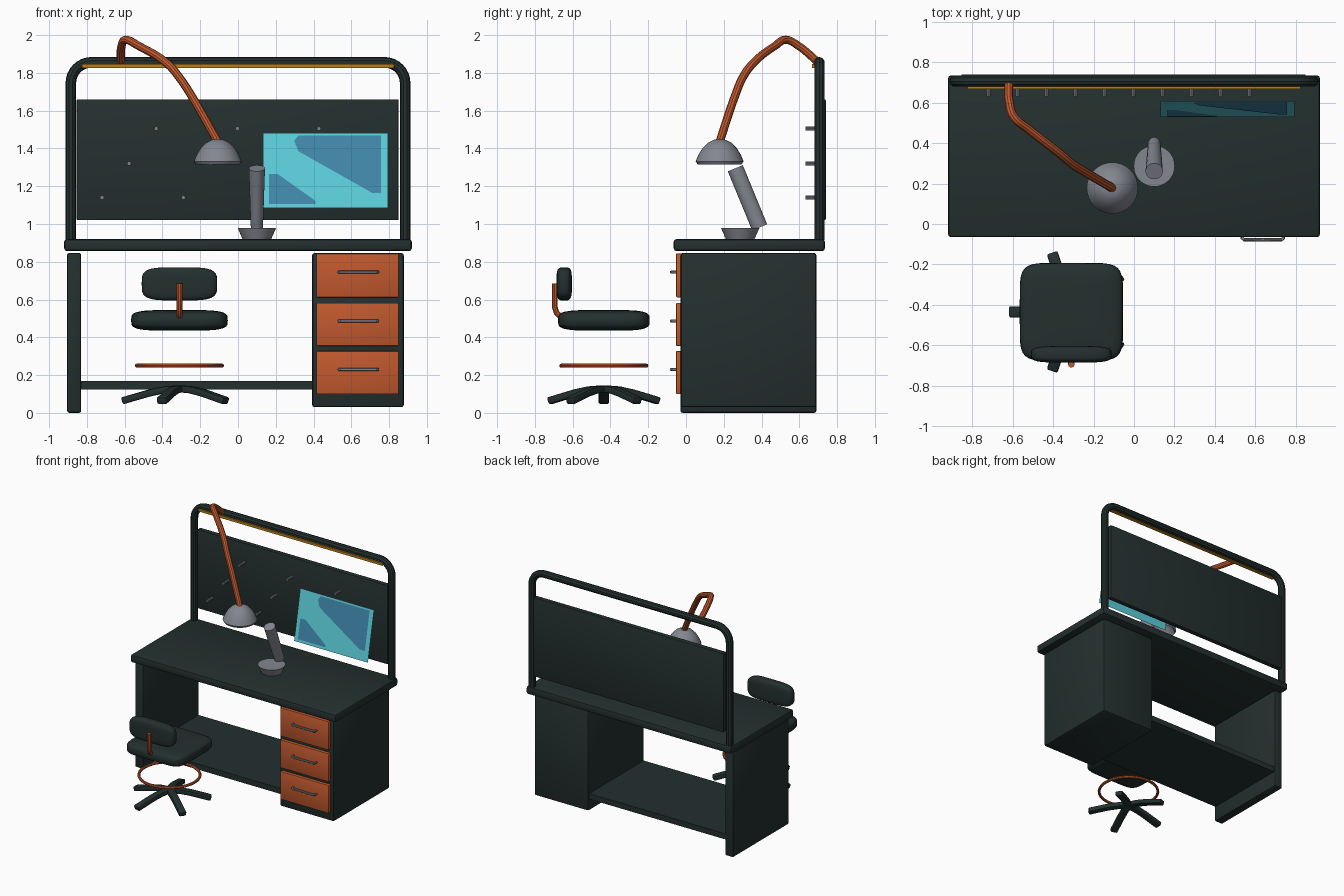
import bpy, bmesh, math
from mathutils import Vector

if "Cube" in bpy.data.objects:
    bpy.data.objects.remove(bpy.data.objects["Cube"])


def material(name, rgb):
    m = bpy.data.materials.new(name)
    m.diffuse_color = (*rgb, 1)
    m.use_nodes = True
    m.node_tree.nodes["Principled BSDF"].inputs["Base Color"].default_value = m.diffuse_color
    return m


DARK = material("dark green black", (0.017, 0.029, 0.028))
ORANGE = material("burnt orange", (0.54, 0.10, 0.027))
GREY = material("metal grey", (0.23, 0.24, 0.28))
AMBER = material("amber", (0.48, 0.21, 0.01))
CYAN = material("cyan", (0.105, 0.62, 0.70))
BLUE = material("screen blue", (0.052, 0.245, 0.41))


def from_bmesh(name, bm, mat, fix=True):
    if fix:
        bmesh.ops.recalc_face_normals(bm, faces=bm.faces)
    me = bpy.data.meshes.new(name)
    bm.to_mesh(me)
    bm.free()
    me.materials.append(mat)
    ob = bpy.data.objects.new(name, me)
    bpy.context.collection.objects.link(ob)
    return ob


def bevel(ob, width, segments=2):
    b = ob.modifiers.new("bevel", 'BEVEL')
    b.width, b.segments = width, segments
    return ob


def box(name, mat, x, y, z, bev=0.0):
    """Box from (min, max) ranges."""
    bm = bmesh.new()
    bmesh.ops.create_cube(bm, size=1)
    for v in bm.verts:
        v.co = [(r[0] + r[1]) / 2 + c * (r[1] - r[0]) for r, c in zip((x, y, z), v.co)]
    ob = from_bmesh(name, bm, mat)
    return bevel(ob, bev) if bev else ob


def tube(name, mat, points, radius, smooth=False):
    cu = bpy.data.curves.new(name, 'CURVE')
    cu.dimensions = '3D'
    cu.bevel_depth, cu.bevel_resolution = radius, 3
    cu.use_fill_caps = True
    cu.resolution_u = 6
    sp = cu.splines.new('BEZIER' if smooth else 'POLY')
    pts = sp.bezier_points if smooth else sp.points
    pts.add(len(points) - 1)
    for p, co in zip(pts, points):
        if smooth:
            p.co = co
            p.handle_left_type = p.handle_right_type = 'AUTO'
        else:
            p.co = (*co, 1)
    cu.materials.append(mat)
    ob = bpy.data.objects.new(name, cu)
    bpy.context.collection.objects.link(ob)
    return ob


def revolve(name, mat, profile, centre, steps=32):
    bm = bmesh.new()
    vs = [bm.verts.new((r, 0, z)) for r, z in profile]
    es = [bm.edges.new(p) for p in zip(vs, vs[1:])]
    bmesh.ops.spin(bm, geom=vs + es, cent=(0, 0, 0), axis=(0, 0, 1),
                   angle=2 * math.pi, steps=steps, use_duplicate=False)
    bmesh.ops.remove_doubles(bm, verts=bm.verts, dist=1e-5)
    ob = from_bmesh(name, bm, mat)
    ob.location = (*centre, 0)
    return ob


def cushion(name, mat, centre, size, axis, e_plan, e_side):
    """Superellipsoid pad; axis is the thin direction (1 = y, 2 = z)."""
    bm = bmesh.new()
    bmesh.ops.create_uvsphere(bm, u_segments=32, v_segments=16, radius=1)
    pw = lambda c, e: math.copysign(abs(c) ** e, c) if abs(c) > 1e-6 else 0.0
    for v in bm.verts:
        ring = math.hypot(v.co.x, v.co.y)
        a = math.atan2(v.co.y, v.co.x)
        rr = pw(ring, e_side)
        p = (rr * pw(math.cos(a), e_plan), rr * pw(math.sin(a), e_plan), pw(v.co.z, e_side))
        if axis == 1:
            p = (p[0], -p[2], p[1])
        v.co = [c + s * q for c, s, q in zip(centre, size, p)]
    return from_bmesh(name, bm, mat)


# Desk
box("desk_top", DARK, (-0.92, 0.92), (-0.065, 0.735), (0.857, 0.92), 0.014)
box("side_panel", DARK, (-0.905, -0.83), (-0.03, 0.69), (0, 0.847), 0.012)
box("foot_shelf", DARK, (-0.84, 0.40), (-0.02, 0.68), (0.125, 0.17))
box("cabinet", DARK, (0.392, 0.878), (-0.028, 0.69), (0.03, 0.847), 0.014)

# Drawers and handles
for i, (z0, z1) in enumerate(((0.10, 0.327), (0.355, 0.583), (0.612, 0.843))):
    box(f"drawer_{i}", ORANGE, (0.415, 0.85), (-0.052, -0.02), (z0, z1), 0.004)
    h = (0.23, 0.486, 0.745)[i]
    tube(f"drawer_handle_{i}", GREY, [(0.535, -0.05, h), (0.535, -0.07, h), (0.545, -0.078, h),
                                      (0.73, -0.078, h), (0.74, -0.07, h), (0.74, -0.05, h)], 0.008)

# Back frame with rounded corners
R, X, Z, Y = 0.11, 0.885, 1.856, 0.706
arc = [(X - R + R * math.cos(t), Z - R + R * math.sin(t))
       for t in (k * math.pi / 16 for k in range(9))]
half = [(X, 0.915)] + arc
tube("back_frame", DARK, [(x, Y, z) for x, z in half] + [(-x, Y, z) for x, z in reversed(half)], 0.028)
box("light_strip", AMBER, (-0.825, 0.825), (0.668, 0.70), (1.826, 1.846))

# Peg board with a repeating diagonal of pegs
box("peg_board", DARK, (-0.855, 0.85), (0.70, 0.74), (1.02, 1.66), 0.006)
for i in range(10):
    x, z = -0.72 + 0.1435 * i, (1.14, 1.32, 1.505)[i % 3]
    tube(f"peg_{i}", GREY, [(x, 0.632, z), (x, 0.71, z)], 0.011)

# Hanging lamp
tube("lamp_arm", ORANGE, [(-0.62, 0.695, 1.86), (-0.617, 0.60, 1.94), (-0.595, 0.53, 1.975),
                          (-0.53, 0.475, 1.945), (-0.37, 0.35, 1.845), (-0.31, 0.30, 1.775),
                          (-0.25, 0.262, 1.685), (-0.107, 0.178, 1.435)], 0.022, True)
revolve("lamp_shade", GREY, [(0, 1.448), (0.03, 1.446), (0.062, 1.43), (0.092, 1.40), (0.113, 1.365),
                             (0.127, 1.332), (0.116, 1.315), (0.108, 1.33), (0.085, 1.385),
                             (0.05, 1.42), (0, 1.432)], (-0.107, 0.178))

# Projector: bowl base and tilted barrel, narrower at the bottom
revolve("projector_base", GREY, [(0, 0.918), (0.075, 0.918), (0.102, 0.98), (0, 0.98)], (0.10, 0.287))
bm = bmesh.new()
low, high = Vector((0.10, 0.39, 0.982)), Vector((0.10, 0.261, 1.295))
bmesh.ops.create_cone(bm, cap_ends=True, segments=24, radius1=0.043, radius2=0.043,
                      depth=(high - low).length)
for v in bm.verts:
    if v.co.z < 0:
        v.co.x *= 0.75
barrel = from_bmesh("projector_barrel", bm, GREY)
barrel.location = (low + high) / 2
barrel.rotation_euler = (math.atan2(low.y - high.y, high.z - low.z), 0, 0)


# Floating screen: a leaning thin sheet with two dark shapes
def sheet(name, mat, outline, offset):
    bm = bmesh.new()
    bm.faces.new([bm.verts.new((x, 0.53 + (z - 1.085) * 0.2 - offset, z)) for x, z in outline])
    return from_bmesh(name, bm, mat, False)


sheet("screen", CYAN, [(0.132, 1.085), (0.793, 1.085), (0.793, 1.482), (0.132, 1.482)], 0)
sheet("screen_shape_low", BLUE, [(0.165, 1.107), (0.41, 1.107), (0.41, 1.122), (0.21, 1.265),
                                 (0.165, 1.265)], 0.003)
sheet("screen_shape_high", BLUE, [(0.71, 1.165), (0.757, 1.165), (0.757, 1.468), (0.32, 1.468),
                                  (0.297, 1.44), (0.32, 1.385)], 0.003)

# Chair
CX, CY = -0.31, -0.435
cushion("seat", DARK, (CX, CY, 0.49), (0.256, 0.243, 0.055), 2, 0.32, 0.5)
cushion("backrest", DARK, (CX, -0.645, 0.683), (0.2, 0.041, 0.088), 1, 0.5, 0.5)
tube("backrest_stem", ORANGE, [(CX, -0.695, 0.685), (CX, -0.695, 0.56), (CX, -0.685, 0.53),
                               (CX, -0.662, 0.508), (CX, -0.62, 0.495)], 0.016)
bm = bmesh.new()
ring = [bm.verts.new((0.225 + 0.011 * math.cos(a), 0, 0.25 + 0.011 * math.sin(a)))
        for a in (k * math.pi / 4 for k in range(8))]
loop = [bm.edges.new((ring[k], ring[(k + 1) % 8])) for k in range(8)]
bmesh.ops.spin(bm, geom=ring + loop, cent=(0, 0, 0), axis=(0, 0, 1), angle=2 * math.pi, steps=48)
bmesh.ops.remove_doubles(bm, verts=bm.verts, dist=1e-5)
from_bmesh("foot_ring", bm, ORANGE).location = (CX, CY, 0)

# Five curved star legs
for i in range(5):
    bm = bmesh.new()
    prev = None
    for r, z in ((0, 0.128), (0.08, 0.122), (0.16, 0.105), (0.24, 0.082), (0.305, 0.063)):
        cur = [bm.verts.new((r + 0.006 * t, w, z + t * 0.018))
               for w, t in ((-0.028, -1), (0.028, -1), (0.028, 1), (-0.028, 1))]
        if prev:
            for k in range(4):
                bm.faces.new((prev[k], prev[(k + 1) % 4], cur[(k + 1) % 4], cur[k]))
        else:
            bm.faces.new(cur)
        prev = cur
    bm.faces.new(prev)
    leg = bevel(from_bmesh(f"star_leg_{i}", bm, DARK), 0.009)
    leg.modifiers["bevel"].angle_limit = math.radians(40)
    leg.location = (CX, CY, 0)
    leg.rotation_euler.z = math.radians(36 + 72 * i)

# Curves to meshes, then smooth shading with sharp edges kept
for ob in bpy.context.scene.objects:
    ob.select_set(True)
    bpy.context.view_layer.objects.active = ob
bpy.ops.object.convert(target='MESH')
bpy.ops.object.shade_smooth_by_angle(angle=math.radians(35))
